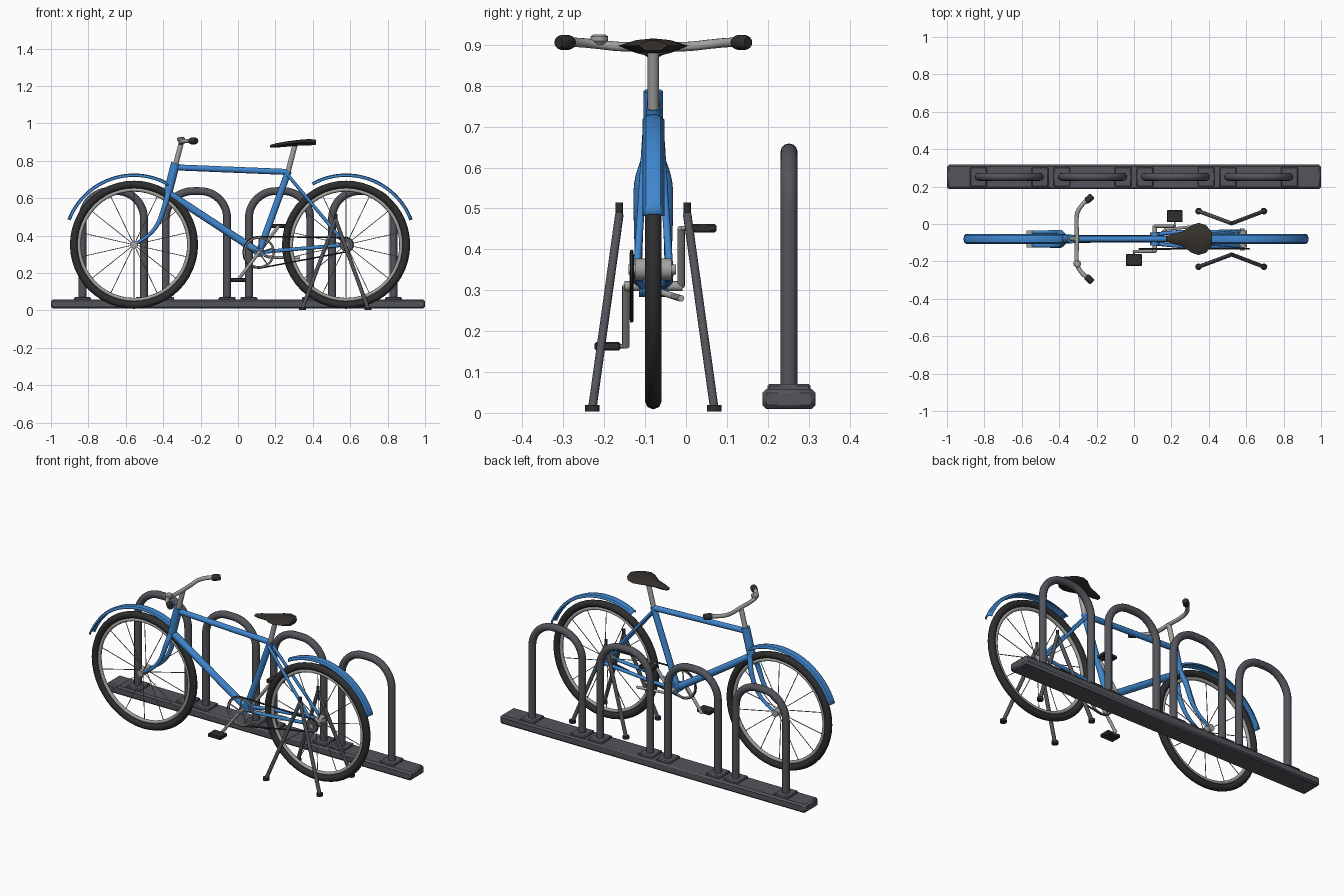
import bpy, bmesh, math
from math import sin, cos, pi, radians
from mathutils import Vector

if "Cube" in bpy.data.objects:
    bpy.data.objects.remove(bpy.data.objects["Cube"])

Y0 = -0.08          # centre plane of the bicycle
RACK_Y = 0.252


def mat(name, r, g, b):
    m = bpy.data.materials.new(name)
    m.diffuse_color = (r, g, b, 1)
    m.use_nodes = True
    m.node_tree.nodes["Principled BSDF"].inputs["Base Color"].default_value = m.diffuse_color
    return m


BLUE = mat("blue_paint", 0.05, 0.24, 0.62)
STEEL = mat("dark_steel", 0.085, 0.09, 0.105)
RUBBER = mat("rubber", 0.028, 0.028, 0.03)
SILVER = mat("silver", 0.36, 0.36, 0.35)
LEATHER = mat("leather", 0.035, 0.03, 0.025)


def finish(ob, name, m, angle=38):
    ob.name = name
    ob.data.materials.clear()
    ob.data.materials.append(m)
    bpy.ops.object.select_all(action='DESELECT')
    ob.select_set(True)
    bpy.context.view_layer.objects.active = ob
    bpy.ops.object.shade_smooth_by_angle(angle=radians(angle))
    return ob


def tubes(name, paths, r, m, res=4):
    """Round tubes along polylines; a point may carry a 4th value = radius."""
    cu = bpy.data.curves.new(name, 'CURVE')
    cu.dimensions = '3D'
    cu.bevel_depth = 1.0
    cu.bevel_resolution = res
    cu.use_fill_caps = True
    for path in paths:
        sp = cu.splines.new('POLY')
        sp.points.add(len(path) - 1)
        for p, q in zip(sp.points, path):
            p.co = (q[0], q[1], q[2], 1)
            p.radius = q[3] if len(q) > 3 else r
    ob = bpy.data.objects.new(name, cu)
    bpy.context.collection.objects.link(ob)
    bpy.ops.object.select_all(action='DESELECT')
    ob.select_set(True)
    bpy.context.view_layer.objects.active = ob
    bpy.ops.object.convert(target='MESH')
    return finish(bpy.context.object, name, m)


def box(name, c, d, m, bevel=0.0):
    bpy.ops.mesh.primitive_cube_add(size=1, location=c)
    ob = bpy.context.object
    ob.scale = d
    bpy.ops.object.transform_apply(location=False, rotation=False)
    if bevel:
        b = ob.modifiers.new("bevel", 'BEVEL')
        b.width, b.segments = bevel, 1
    return finish(ob, name, m, 25)


def ring(name, c, R, r, m, minor=8, major=48):
    bpy.ops.mesh.primitive_torus_add(location=c, rotation=(pi / 2, 0, 0), major_radius=R,
                                     minor_radius=r, major_segments=major, minor_segments=minor)
    return finish(bpy.context.object, name, m, 50)


def smooth(pts, n=6):
    """Catmull-Rom resampling of a few path points."""
    P = [Vector(p) for p in pts]
    P = [2 * P[0] - P[1]] + P + [2 * P[-1] - P[-2]]
    out = []
    for i in range(1, len(P) - 2):
        a, b, c, d = P[i - 1:i + 3]
        for k in range(n):
            t = k / n
            out.append(0.5 * (2 * b + (c - a) * t + (2 * a - 5 * b + 4 * c - d) * t * t
                              + (3 * b - a - 3 * c + d) * t ** 3))
    return out + [P[-2]]


# Rack: base beam, foot plates, four hoops
box("rack_base", (0, RACK_Y, 0.034), (2, 0.13, 0.05), STEEL, 0.01)
for i, cx in enumerate((-0.667, -0.222, 0.222, 0.667)):
    w, rc, top = 0.164, 0.145, 0.638
    path = [(cx - w, RACK_Y, 0.05)]
    for k in range(25):
        a = pi - pi * k / 24
        off = -(w - rc) if k < 12 else (w - rc) if k > 12 else 0
        path.append((cx + off + rc * cos(a), RACK_Y, top - rc + rc * sin(a)))
    path.append((cx + w, RACK_Y, 0.05))
    tubes(f"rack_hoop_{i + 1}", [path], 0.021, STEEL)
    for s in (-1, 1):
        box(f"rack_foot_{i + 1}_{s}", (cx + s * w, RACK_Y, 0.061), (0.09, 0.105, 0.02), STEEL, 0.005)


# Wheels with tyre, rim, spokes, hub and mudguard
def wheel(label, x, hub_r, hub_w, a0, a1):
    z = 0.351
    ring(label + "_tyre", (x, Y0, z), 0.322, 0.0205, RUBBER)
    ring(label + "_rim", (x, Y0, z), 0.294, 0.010, SILVER)
    n = 14
    spokes = []
    for k in range(n):
        a = pi / 2 + 2 * pi * k / n
        spokes.append([(x + 0.012 * cos(a), Y0 + 0.015 * (-1) ** k, z + 0.012 * sin(a)),
                       (x + 0.29 * cos(a), Y0, z + 0.29 * sin(a))])
    tubes(label + "_spokes", spokes, 0.0022, SILVER, 1)
    tubes(label + "_hub", [[(x, Y0 - hub_w, z), (x, Y0 + hub_w, z)]], hub_r, SILVER)
    # mudguard: arched strip swept around the wheel
    prof = [(-0.027, 0.366), (-0.018, 0.377), (0, 0.381), (0.018, 0.377), (0.027, 0.366)]
    bm = bmesh.new()
    rows = []
    for k in range(25):
        a = radians(a0 + (a1 - a0) * k / 24)
        rows.append([bm.verts.new((x + r * cos(a), Y0 + y, z + r * sin(a))) for y, r in prof])
    for p, q in zip(rows, rows[1:]):
        for j in range(len(prof) - 1):
            bm.faces.new((p[j], p[j + 1], q[j + 1], q[j]))
    me = bpy.data.meshes.new(label + "_mudguard")
    bm.to_mesh(me)
    bm.free()
    ob = bpy.data.objects.new(label + "_mudguard", me)
    bpy.context.collection.objects.link(ob)
    ob.modifiers.new("thickness", 'SOLIDIFY').thickness = 0.005
    finish(ob, label + "_mudguard", BLUE)


FX, RX, WZ = -0.556, 0.578, 0.351
wheel("front_wheel", FX, 0.02, 0.045, 60, 159)
wheel("rear_wheel", RX, 0.027, 0.045, 21, 119)

# Frame
BB = (0.112, Y0, 0.31)
ST = (0.27, Y0, 0.745)
tubes("head_tube", [[(-0.377, Y0, 0.62), (-0.334, Y0, 0.787)]], 0.024, BLUE)
tubes("top_tube", [[(-0.34, Y0, 0.765), (0.27, Y0, 0.74)]], 0.016, BLUE)
tubes("down_tube", [[(-0.37, Y0, 0.625), BB]], 0.02, BLUE)
tubes("seat_tube", [[BB, ST]], 0.018, BLUE)
tubes("bottom_bracket", [[(BB[0], Y0 - 0.035, BB[2]), (BB[0], Y0 + 0.035, BB[2])]], 0.026, BLUE)
for s, side in ((-1, "near"), (1, "far")):
    tubes("seat_stay_" + side, [[(0.265, Y0 + s * 0.015, 0.725), (RX, Y0 + s * 0.04, WZ)]], 0.009, BLUE)
    tubes("chain_stay_" + side, [[(BB[0], Y0 + s * 0.025, 0.31), (0.24, Y0 + s * 0.038, 0.322),
                                  (RX, Y0 + s * 0.04, WZ)]], 0.010, BLUE)
    fork = smooth([(-0.374, Y0 + s * 0.012, 0.625), (-0.392, Y0 + s * 0.033, 0.56),
                   (-0.425, Y0 + s * 0.036, 0.47), (-0.475, Y0 + s * 0.036, 0.405),
                   (FX, Y0 + s * 0.036, WZ)])
    n = len(fork) - 1
    tubes("fork_" + side, [[(*p, 0.016 - 0.008 * i / n) for i, p in enumerate(fork)]], 0.01, BLUE)

# Stem, handlebar, grips, bell
tubes("stem", [[(-0.336, Y0, 0.77), (-0.303, Y0, 0.897)]], 0.014, SILVER)
half = [(-0.305, 0, 0.896), (-0.307, 0.08, 0.896), (-0.303, 0.14, 0.902), (-0.275, 0.185, 0.906), (-0.225, 0.228, 0.906)]
bar = [(x, Y0 - y, z) for x, y, z in half[:0:-1]] + [(x, Y0 + y, z) for x, y, z in half]
tubes("handlebar", [smooth(bar)], 0.0115, SILVER)
for s, side in ((-1, "near"), (1, "far")):
    tubes("grip_" + side, [[(-0.258, Y0 + s * 0.2, 0.906, 0.014), (-0.25, Y0 + s * 0.206, 0.906, 0.018),
                            (-0.228, Y0 + s * 0.226, 0.906, 0.018),
                            (-0.222, Y0 + s * 0.232, 0.906, 0.014)]], 0.018, RUBBER)
tubes("bell", [[(-0.304, -0.212, 0.9, 0.012), (-0.304, -0.212, 0.91, 0.021),
                (-0.304, -0.212, 0.921, 0.021), (-0.304, -0.212, 0.926, 0.014)]], 0.02, SILVER)

# Seat post and saddle (lofted cross-sections: x, half width, top z, bottom z)
tubes("seat_post", [[(0.262, Y0, 0.72), (0.305, Y0, 0.885)]], 0.014, SILVER)
bm = bmesh.new()
rows = []
for x, w, zt, zb in ((0.172, 0.014, 0.884, 0.870), (0.20, 0.025, 0.893, 0.870), (0.26, 0.04, 0.904, 0.875),
                     (0.31, 0.075, 0.91, 0.88), (0.345, 0.086, 0.914, 0.882), (0.385, 0.074, 0.916, 0.882),
                     (0.418, 0.035, 0.912, 0.886)):
    zm = (zt + zb) / 2
    sec = [(-1, zm), (-0.55, zt - 0.004), (0, zt), (0.55, zt - 0.004), (1, zm), (0.55, zb), (-0.55, zb)]
    rows.append([bm.verts.new((x, Y0 + w * u, z)) for u, z in sec])
for p, q in zip(rows, rows[1:]):
    for j in range(7):
        bm.faces.new((p[j], q[j], q[(j + 1) % 7], p[(j + 1) % 7]))
bm.faces.new(rows[0])
bm.faces.new(rows[-1][::-1])
bmesh.ops.recalc_face_normals(bm, faces=bm.faces)
me = bpy.data.meshes.new("saddle")
bm.to_mesh(me)
bm.free()
ob = bpy.data.objects.new("saddle", me)
bpy.context.collection.objects.link(ob)
finish(ob, "saddle", LEATHER)

# Drivetrain: axle, chainring, sprocket, chain, cranks, pedals
CY = -0.133
tubes("crank_axle", [[(BB[0], -0.15, 0.31), (BB[0], -0.008, 0.31)]], 0.012, SILVER)
ring("chainring", (BB[0], CY, 0.31), 0.079, 0.006, SILVER, 6, 32)
tubes("chainring_arms", [[(BB[0], CY, 0.31), (BB[0] + 0.078 * cos(a), CY, 0.31 + 0.078 * sin(a))]
                         for a in [2 * pi * k / 5 + 0.3 for k in range(5)]], 0.004, SILVER, 1)
tubes("sprocket", [[(RX, CY - 0.004, WZ), (RX, CY + 0.006, WZ)]], 0.036, STEEL)
tubes("rear_axle", [[(RX, CY - 0.008, WZ), (RX, -0.025, WZ)]], 0.012, SILVER)
chain = [(BB[0] + 0.085 * cos(a), CY, 0.31 + 0.085 * sin(a)) for a in [pi / 2 + pi * k / 10 for k in range(11)]]
chain += [(RX + 0.038 * cos(a), CY, WZ + 0.038 * sin(a)) for a in [-pi / 2 + pi * k / 8 for k in range(9)]]
tubes("chain", [chain + chain[:1]], 0.0045, RUBBER, 1)
for side, y, py, ex, ez in (("near", -0.147, -0.192, 0.0, 0.163), ("far", -0.012, 0.042, 0.218, 0.452)):
    tubes("crank_" + side, [[(BB[0], y, 0.31), (ex, y, ez)]], 0.009, SILVER)
    tubes("pedal_axle_" + side, [[(ex, y, ez), (ex, py, ez)]], 0.005, SILVER)
    box("pedal_" + side, (ex, py, ez), (0.085, 0.064, 0.021), RUBBER, 0.004)

# Folded kickstand
tubes("kickstand", [[(0.14, -0.06, 0.295), (0.165, -0.03, 0.285), (0.33, -0.012, 0.28)]], 0.008, SILVER)

# Support stand: a splayed pair of legs on each side of the rear wheel
for s, side in ((-1, "near"), (1, "far")):
    top = (0.522, Y0 + s * 0.083, 0.485)
    feet = [(x, Y0 + s * 0.149, 0.012) for x in (0.345, 0.695)]
    tubes("stand_legs_" + side, [[top, f] for f in feet], 0.0105, STEEL)
    tubes("stand_cap_" + side, [[(top[0], top[1], 0.475), (top[0], top[1], 0.515)]], 0.009, RUBBER)
    tubes("stand_feet_" + side, [[(f[0], f[1], 0.003), (f[0], f[1], 0.019)] for f in feet], 0.018, RUBBER)
